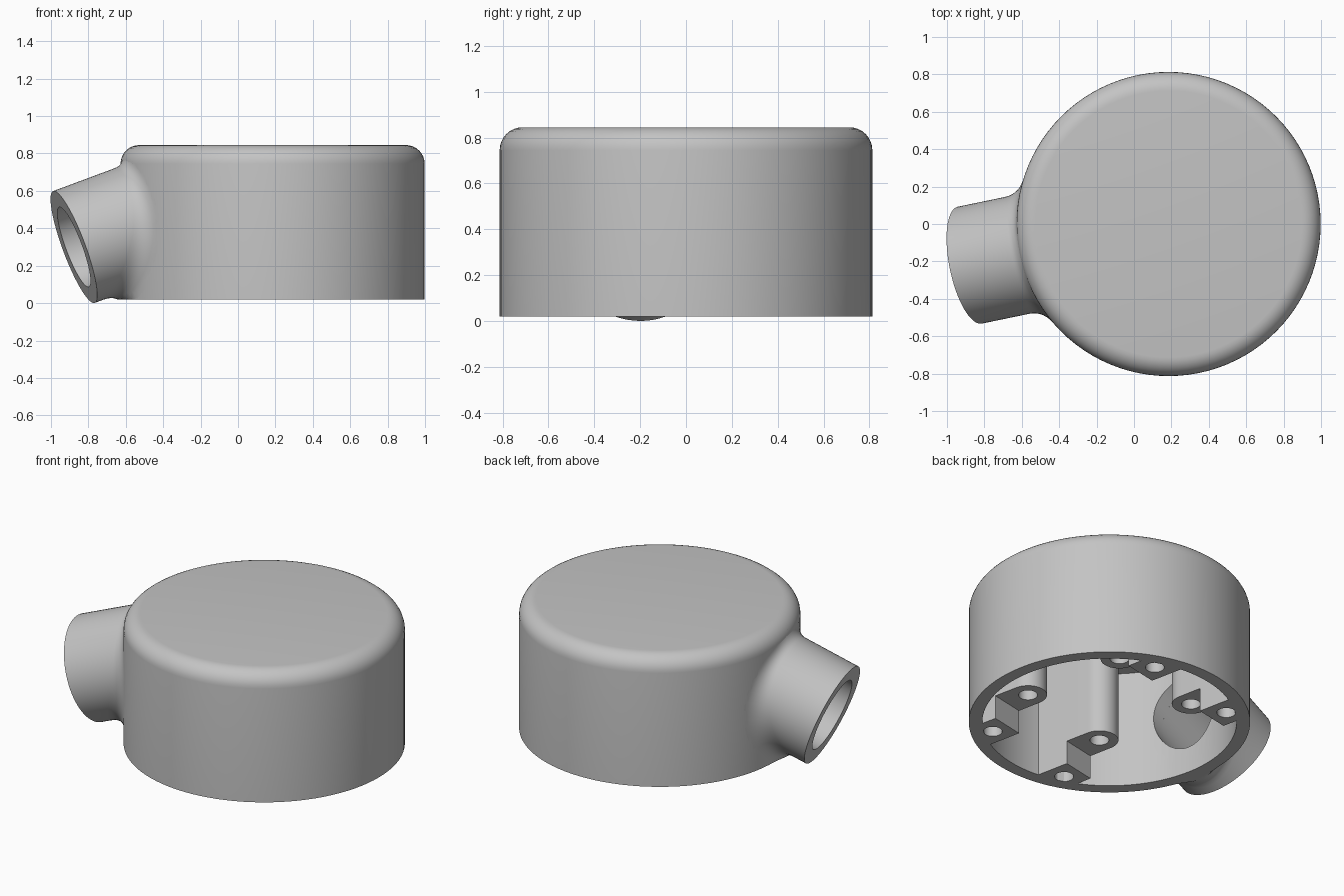
import bpy, bmesh, math
from mathutils import Vector

if "Cube" in bpy.data.objects:
    bpy.data.objects.remove(bpy.data.objects["Cube"])

CX = 0.185                       # body axis
R, TOP, BASE, ROUND = 0.813, 0.845, 0.02, 0.1
INNER, CEIL = 0.735, 0.765       # cavity
YAW, TILT = math.radians(11.7), math.radians(20)
U = Vector((math.cos(YAW), math.sin(YAW), 0))
V = Vector((-math.sin(YAW), math.cos(YAW), 0))
CENTER = Vector((CX, 0, 0))

grey = bpy.data.materials.new("light_grey")
grey.diffuse_color = (0.55, 0.55, 0.55, 1)
grey.use_nodes = True
grey.node_tree.nodes["Principled BSDF"].inputs["Base Color"].default_value = grey.diffuse_color


def finish(name, bm):
    bmesh.ops.recalc_face_normals(bm, faces=bm.faces[:])
    me = bpy.data.meshes.new(name)
    bm.to_mesh(me)
    bm.free()
    ob = bpy.data.objects.new(name, me)
    bpy.context.collection.objects.link(ob)
    me.materials.append(grey)
    return ob


def select(ob):
    bpy.ops.object.select_all(action='DESELECT')
    ob.select_set(True)
    bpy.context.view_layer.objects.active = ob


def smooth(ob):
    select(ob)
    bpy.ops.object.shade_smooth_by_angle(angle=math.radians(30))


def cut(ob, cutter):
    mod = ob.modifiers.new("cut", 'BOOLEAN')
    mod.operation, mod.solver, mod.object = 'DIFFERENCE', 'EXACT', cutter
    select(ob)
    bpy.ops.object.modifier_apply(modifier=mod.name)
    bpy.data.objects.remove(cutter)


def loft(bm, rings, cyclic=False):
    """Skin a list of equal point rings; cap the ends unless cyclic."""
    vs = [[bm.verts.new(p) for p in ring] for ring in rings]
    n = len(vs[0])
    pairs = list(zip(vs, vs[1:]))
    if cyclic:
        pairs.append((vs[-1], vs[0]))
    else:
        bm.faces.new(vs[0])
        bm.faces.new(vs[-1])
    for a, b in pairs:
        for i in range(n):
            j = (i + 1) % n
            bm.faces.new((a[i], a[j], b[j], b[i]))


def circle(r, z, c=CENTER, n=96):
    return [c + Vector((r * math.cos(2 * math.pi * i / n),
                        r * math.sin(2 * math.pi * i / n), z)) for i in range(n)]


# Round cap: hollow, open below, rounded top edge
profile = [(R - ROUND + ROUND * math.sin(k * math.pi / 16),
            TOP - ROUND + ROUND * math.cos(k * math.pi / 16)) for k in range(9)]
profile += [(R, BASE), (INNER, BASE), (INNER, CEIL)]
bm = bmesh.new()
loft(bm, [circle(r, z) for r, z in profile])
body = finish("body", bm)

# Side spout: axis frame
END = CENTER - U * 1.085 + Vector((0, 0, 0.30))
D = U * math.cos(TILT) + Vector((0, 0, math.sin(TILT)))
E2 = -U * math.sin(TILT) + Vector((0, 0, math.cos(TILT)))
SPOUT_R, BORE_R, N = 0.319, 0.227, 72


def tube(r, a, t):
    return END + D * t + (V * math.cos(a) + E2 * math.sin(a)) * r


def body_distance(p):
    q = math.hypot(p.x - CX, p.y) - (R - ROUND)
    h = p.z - (TOP - ROUND)
    return (math.hypot(q, h) if q > 0 and h > 0 else max(q, h)) - ROUND


def hit(r, a):
    """Distance along the spout axis where a line reaches the body."""
    t = 0.0
    while t < 0.6 and body_distance(tube(r, a, t)) > 0:
        t += 0.001
    return t


angles = [2 * math.pi * i / N for i in range(N)]
STEPS = 8
rings = [[] for _ in range(STEPS + 4)]
for a in angles:
    size = 0.085 - 0.04 * math.sin(a)
    t = hit(SPOUT_R, a)
    start = tube(SPOUT_R, a, max(t - size, 0.02))
    corner = tube(SPOUT_R, a, t)
    stop = tube(SPOUT_R + size, a, hit(SPOUT_R + size, a))
    rings[0].append(tube(BORE_R, a, hit(BORE_R, a)))
    rings[1].append(tube(BORE_R, a, 0))
    rings[2].append(tube(SPOUT_R, a, 0))
    # fillet into the body, kept above the base plane
    for k in range(STEPS + 1):
        s = k / STEPS
        p = start * (1 - s) ** 2 + corner * 2 * s * (1 - s) + stop * s * s
        if k > 0:
            p.z = max(p.z, BASE)
        rings[3 + k].append(p)
bm = bmesh.new()
loft(bm, rings, cyclic=True)
spout = finish("spout", bm)

# Bore opening through the body wall
bm = bmesh.new()
loft(bm, [[tube(BORE_R, a, t) for a in angles] for t in (0, 0.62)])
cut(body, finish("bore_cutter", bm))

# Screw bosses: four recessed posts, four flush feet by the wall
HALF, PU, STEP_V, WALL = 0.11, 0.333, 0.49, 0.77


def wall_arc():
    us = [PU + HALF - 2 * HALF * k / 6 for k in range(7)]
    return [(u, math.sqrt(WALL ** 2 - u * u)) for u in us]


post = wall_arc()
post = [(PU - HALF, STEP_V)] + [
    (PU - HALF * math.cos(math.pi * k / 16), 0.337 - HALF * math.sin(math.pi * k / 16))
    for k in range(17)] + [(PU + HALF, STEP_V)]
foot = [(PU - HALF, STEP_V), (PU + HALF, STEP_V)] + wall_arc()


def bosses(name, outline, hole_v, bottom):
    solid, holes = bmesh.new(), bmesh.new()
    for su in (1, -1):
        for sv in (1, -1):
            flat = [CENTER + U * u * su + V * v * sv for u, v in outline]
            loft(solid, [[p + Vector((0, 0, z)) for p in flat]
                         for z in (bottom, CEIL + 0.02)])
            c = CENTER + U * PU * su + V * hole_v * sv
            loft(holes, [circle(0.055, z, c, 32) for z in (bottom - 0.05, bottom + 0.35)])
    ob = finish(name, solid)
    cut(ob, finish(name + "_cutter", holes))
    return ob


posts = bosses("recessed_screw_posts", post, 0.337, BASE + 0.15)
feet = bosses("rim_screw_posts", foot, 0.597, BASE)

for ob in (body, spout, posts, feet):
    smooth(ob)
